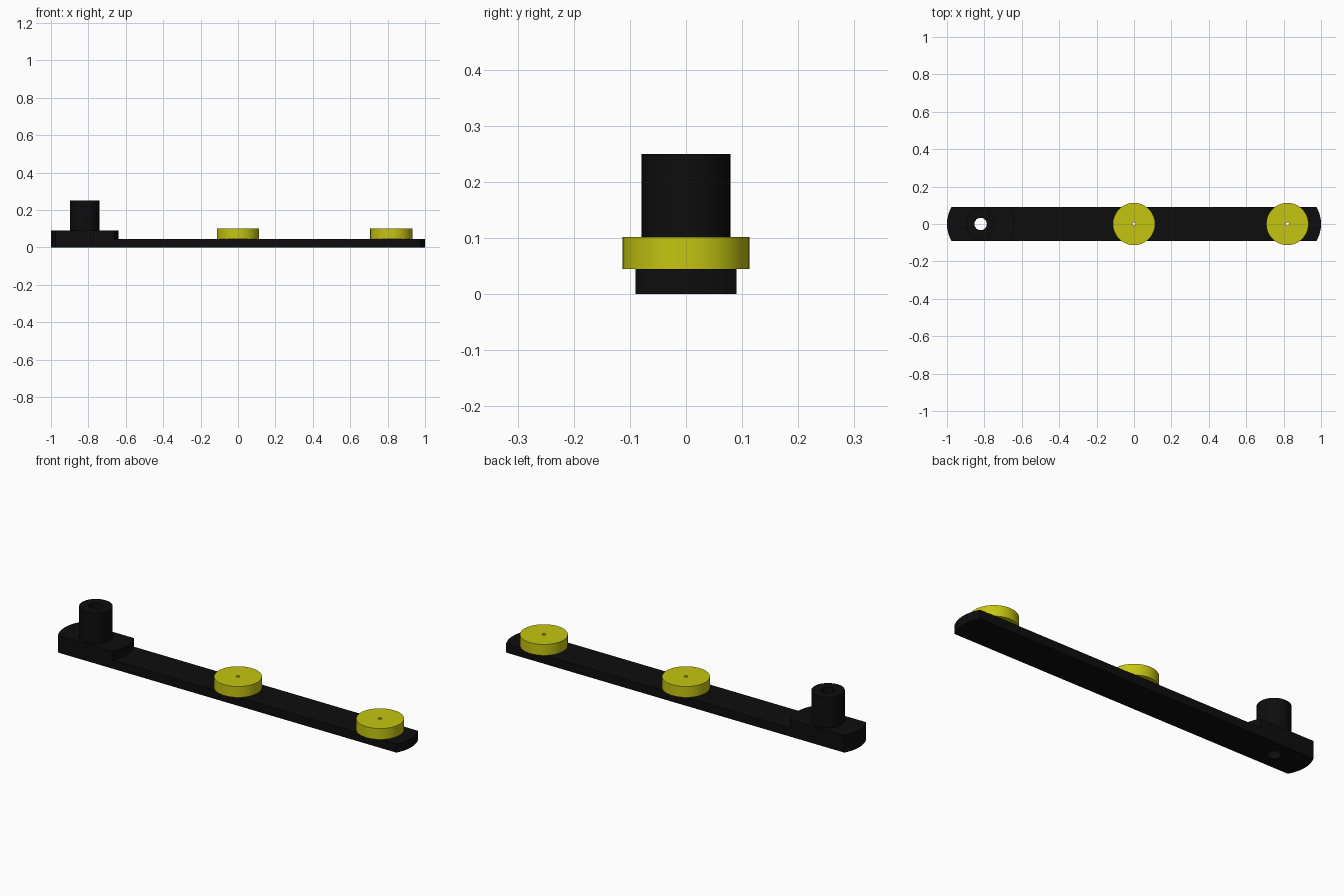
import bpy
import bmesh
import math

cube = bpy.data.objects.get("Cube")
if cube:
    bpy.data.objects.remove(cube, do_unlink=True)

PIVOT = 0.82          # distance of the end axes from the middle
END_R = 0.18          # radius of the rounded ends
HALF_W = 0.09         # half the bar width
BAR_TOP, PAD_TOP, POST_TOP, ROLLER_TOP = 0.045, 0.09, 0.25, 0.102


def material(name, color):
    mat = bpy.data.materials.new(name)
    mat.use_nodes = True
    mat.diffuse_color = color
    mat.node_tree.nodes["Principled BSDF"].inputs["Base Color"].default_value = color
    return mat


black = material("black plastic", (0.004, 0.004, 0.004, 1))
yellow = material("yellow", (0.56, 0.56, 0.006, 1))


def prism(name, outline, z0, z1, mat=None):
    """Extrude a flat outline from z0 up to z1."""
    bm = bmesh.new()
    face = bm.faces.new([bm.verts.new((x, y, z0)) for x, y in outline])
    top = bmesh.ops.extrude_face_region(bm, geom=[face])["geom"]
    verts = [v for v in top if isinstance(v, bmesh.types.BMVert)]
    bmesh.ops.translate(bm, verts=verts, vec=(0, 0, z1 - z0))
    bmesh.ops.recalc_face_normals(bm, faces=bm.faces)
    mesh = bpy.data.meshes.new(name)
    bm.to_mesh(mesh)
    bm.free()
    obj = bpy.data.objects.new(name, mesh)
    bpy.context.collection.objects.link(obj)
    if mat:
        mesh.materials.append(mat)
    return obj


def circle(cx, r, n=64):
    return [(cx + r * math.cos(math.tau * i / n), r * math.sin(math.tau * i / n))
            for i in range(n)]


def rounded_bar(x0, x1, n=16):
    """Strip whose ends are arcs about the axes x0 and x1."""
    a = math.asin(HALF_W / END_R)
    angles = [-a + 2 * a * i / n for i in range(n + 1)]
    right = [(x1 + END_R * math.cos(t), END_R * math.sin(t)) for t in angles]
    left = [(x0 - END_R * math.cos(t), -END_R * math.sin(t)) for t in angles]
    return right + left


def drill(obj, cx, r):
    """Cut a vertical through hole."""
    cutter = prism("hole_cutter", circle(cx, r, 32), -0.1, 0.4)
    cutter.hide_render = True
    mod = obj.modifiers.new("hole", "BOOLEAN")
    mod.operation = "DIFFERENCE"
    mod.solver = "EXACT"
    mod.object = cutter
    bpy.context.view_layer.objects.active = obj
    bpy.ops.object.modifier_apply(modifier=mod.name)
    bpy.data.objects.remove(cutter, do_unlink=True)


# Black arm: long bar, raised end pad and hollow post
bar = prism("bar", rounded_bar(-PIVOT, PIVOT), 0, BAR_TOP, black)
pad = prism("end_pad", rounded_bar(-PIVOT, -PIVOT), BAR_TOP, PAD_TOP, black)
post = prism("post", circle(-PIVOT, 0.079), PAD_TOP, POST_TOP, black)
for part in (bar, pad, post):
    drill(part, -PIVOT, 0.033)
parts = [bar, pad, post]

# Yellow rollers with small pin holes
for name, x in (("middle_roller", 0), ("end_roller", PIVOT)):
    roller = prism(name, circle(x, 0.113), BAR_TOP, ROLLER_TOP, yellow)
    for part in (roller, bar):
        drill(part, x, 0.009)
    parts.append(roller)

# Smooth the round walls, keep the rims sharp
bpy.ops.object.select_all(action="DESELECT")
for part in parts:
    part.select_set(True)
bpy.context.view_layer.objects.active = bar
bpy.ops.object.shade_smooth_by_angle(angle=math.radians(20))
